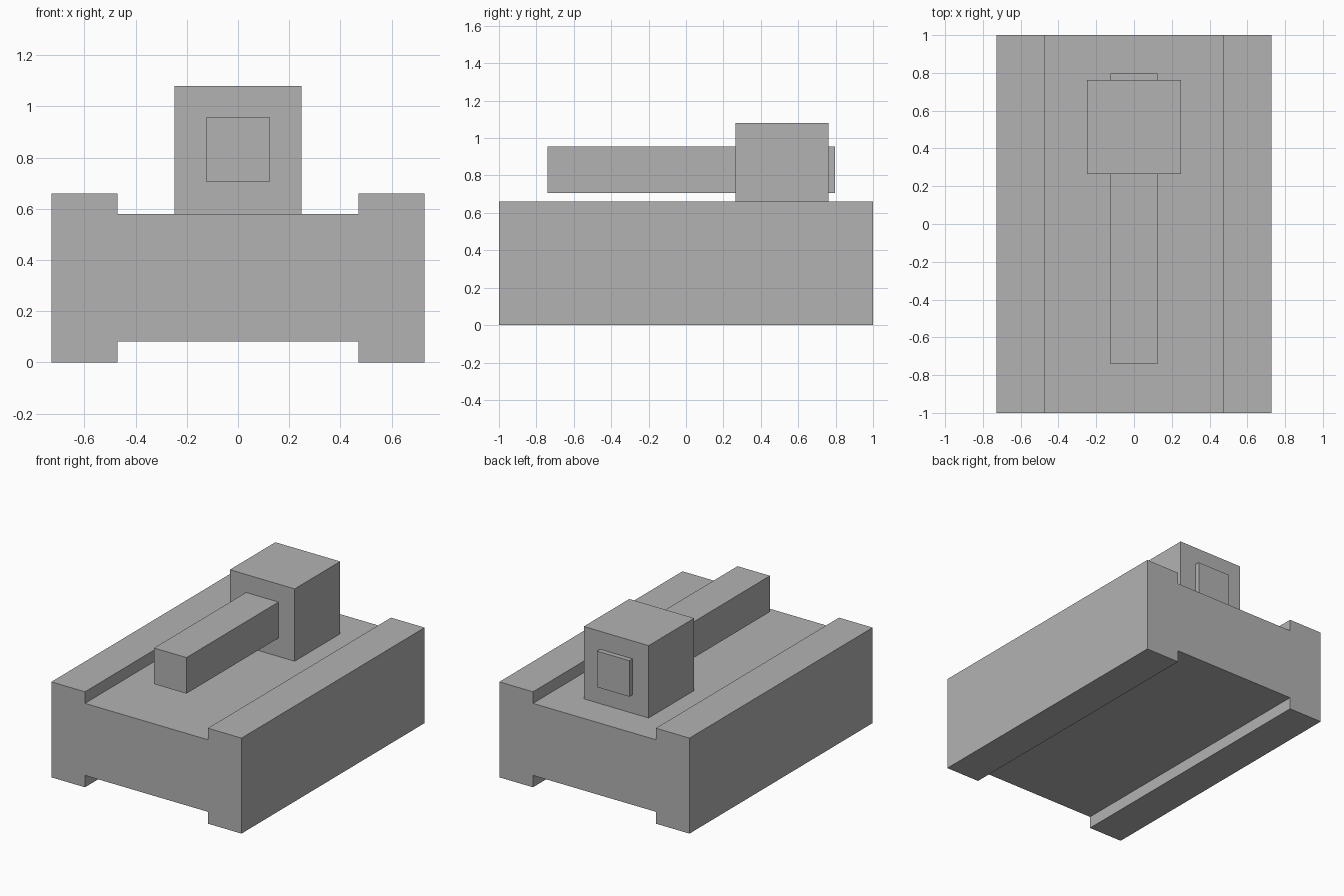
import bpy
import bmesh
from mathutils import Vector

cube = bpy.data.objects.get("Cube")
if cube:
    bpy.data.objects.remove(cube, do_unlink=True)

# Single plain grey
GREY = (0.45, 0.45, 0.45, 1.0)
grey = bpy.data.materials.new("plain_grey")
grey.use_nodes = True
grey.diffuse_color = GREY
grey.node_tree.nodes["Principled BSDF"].inputs["Base Color"].default_value = GREY


def box(name, low, high):
    """Flat-shaded box between two opposite corners."""
    low, high = Vector(low), Vector(high)
    bm = bmesh.new()
    bmesh.ops.create_cube(bm, size=1)
    bmesh.ops.scale(bm, vec=high - low, verts=bm.verts)
    mesh = bpy.data.meshes.new(name)
    bm.to_mesh(mesh)
    bm.free()
    mesh.materials.append(grey)
    obj = bpy.data.objects.new(name, mesh)
    obj.location = (low + high) / 2
    bpy.context.collection.objects.link(obj)
    return obj


INNER, OUTER = 0.47, 0.727
HULL_TOP = 0.58

# Hull, hung between the taller tracks
box("hull", (-INNER, -1, 0.082), (INNER, 1, HULL_TOP))

# Tracks along both sides
box("left_track", (INNER, -1, 0), (OUTER, 1, 0.66))
box("right_track", (-OUTER, -1, 0), (-INNER, 1, 0.66))

# Turret resting on the rear of the hull
box("turret", (-0.248, 0.265, HULL_TOP), (0.248, 0.762, 1.08))

# Barrel running through the turret and out of its back
box("barrel", (-0.124, -0.74, 0.707), (0.124, 0.796, 0.956))
